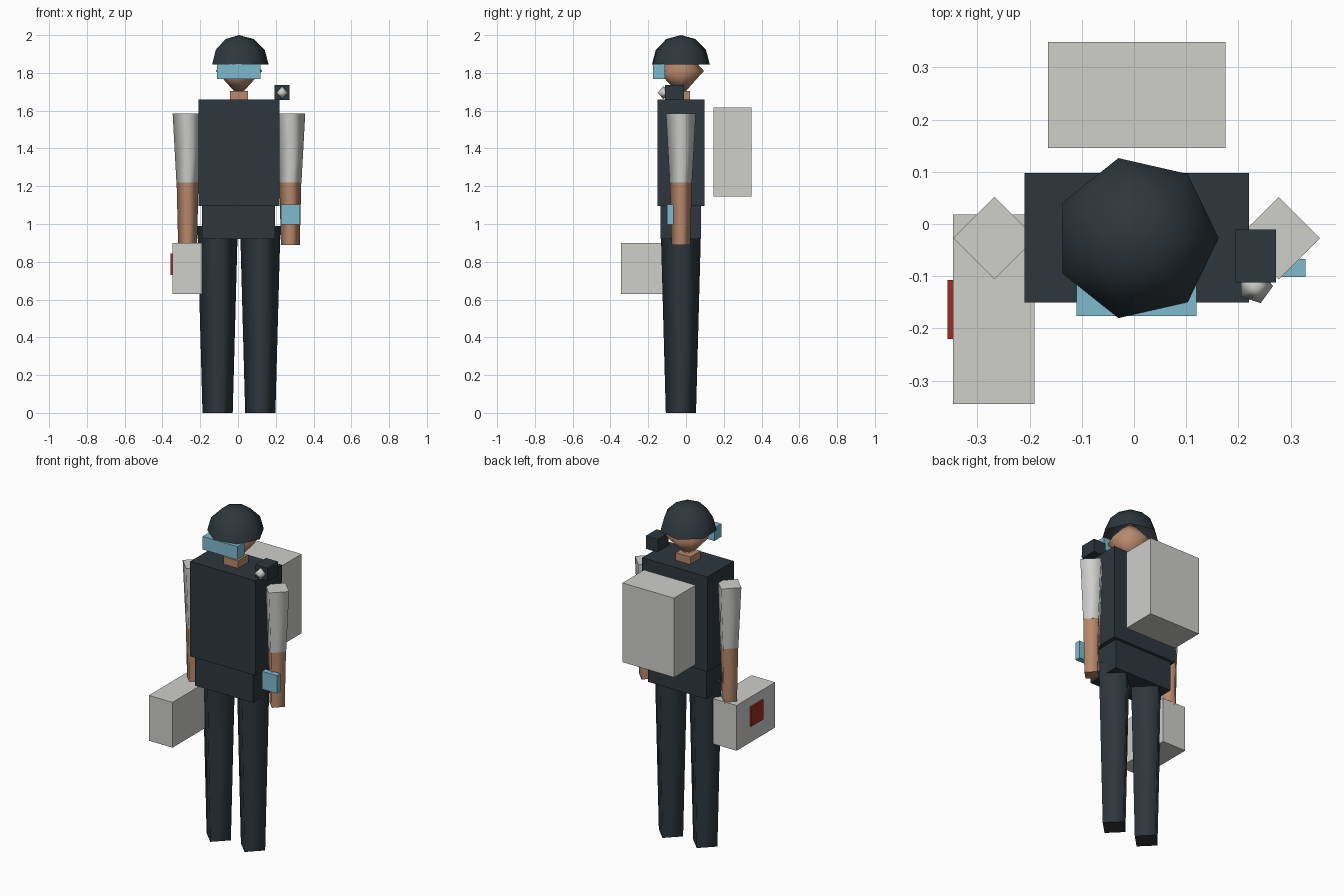
import bpy
import bmesh
import math
from mathutils import Matrix

old = bpy.data.objects.get("Cube")
if old:
    bpy.data.objects.remove(old, do_unlink=True)

MID, DEPTH = 0.005, -0.027  # body axis


def material(name, r, g, b):
    mat = bpy.data.materials.new(name)
    mat.use_nodes = True
    mat.diffuse_color = (r, g, b, 1)
    mat.node_tree.nodes["Principled BSDF"].inputs["Base Color"].default_value = (r, g, b, 1)
    return mat


dark = material("dark slate", 0.027, 0.038, 0.047)
grey = material("pale grey", 0.62, 0.62, 0.60)
skin = material("skin", 0.48, 0.25, 0.15)
blue = material("screen blue", 0.21, 0.50, 0.62)
red = material("red", 0.35, 0.025, 0.018)


def finish(bm, name, mat):
    mesh = bpy.data.meshes.new(name)
    bm.to_mesh(mesh)
    bm.free()
    mesh.materials.append(mat)
    obj = bpy.data.objects.new(name, mesh)
    bpy.context.collection.objects.link(obj)
    return obj


def box(name, mat, xs, ys, zs):
    """Flat box spanning the given ranges."""
    bm = bmesh.new()
    bmesh.ops.create_cube(bm, size=1)
    for v in bm.verts:
        for axis, (lo, hi) in enumerate((xs, ys, zs)):
            v.co[axis] = hi if v.co[axis] > 0 else lo
    return finish(bm, name, mat)


def limb(name, mat, x, z0, z1, r0, r1):
    """Tapered four-sided limb, corners on the axes, smooth sides and flat ends."""
    bm = bmesh.new()
    rings = [[bm.verts.new((x + r * math.cos(i * math.pi / 2),
                            DEPTH + r * math.sin(i * math.pi / 2), z))
              for i in range(4)] for z, r in ((z0, r0), (z1, r1))]
    low, high = rings
    for i in range(4):
        j = (i + 1) % 4
        bm.faces.new((low[i], low[j], high[j], high[i])).smooth = True
    bm.faces.new(low[::-1])
    bm.faces.new(high)
    return finish(bm, name, mat)


def ball(name, mat, centre, radius, height, sides, rings, dome=False):
    """Low-poly smooth ball; a dome keeps only the upper half, open below."""
    bm = bmesh.new()
    bmesh.ops.create_uvsphere(bm, u_segments=sides, v_segments=rings, radius=1)
    if dome:
        bmesh.ops.delete(bm, geom=[v for v in bm.verts if v.co.z < -0.01], context="VERTS")
    # Turn so that one corner points to +x
    rim = max(bm.verts, key=lambda v: v.co.xy.length)
    turn = Matrix.Rotation(-math.atan2(rim.co.y, rim.co.x), 4, "Z")
    bm.transform(Matrix.Translation(centre) @ Matrix.Diagonal((radius, radius, height, 1)) @ turn)
    for face in bm.faces:
        face.smooth = True
    return finish(bm, name, mat)


# Legs and arms, right then left
for side, sign in (("right", -1), ("left", 1)):
    leg_x, arm_x = MID + sign * 0.113, MID + sign * 0.272
    limb(side + "_leg", dark, leg_x, 0.0, 0.99, 0.08, 0.107)
    limb(side + "_sleeve", grey, arm_x, 1.22, 1.585, 0.059, 0.079)
    limb(side + "_forearm", skin, arm_x, 0.89, 1.22, 0.05, 0.058)

# Torso
box("waist", dark, (-0.19, 0.195), (-0.135, 0.08), (0.92, 1.1))
box("vest", dark, (-0.21, 0.22), (-0.15, 0.098), (1.095, 1.66))
box("neck", skin, (-0.043, 0.053), (-0.075, 0.021), (1.65, 1.705))

# Head, helmet and visor
ball("head", skin, (MID, DEPTH, 1.81), 0.122, 0.135, 8, 2)
ball("helmet", dark, (MID, DEPTH, 1.845), 0.157, 0.155, 7, 6, dome=True)
box("visor", blue, (-0.11, 0.12), (-0.176, -0.11), (1.768, 1.846))

# Shoulder camera
box("camera_body", dark, (0.193, 0.272), (-0.112, -0.011), (1.657, 1.735))
ball("camera_lens", grey, (0.232, -0.119, 1.695), 0.034, 0.034, 5, 2)

# Carried equipment
box("wrist_screen", blue, (0.228, 0.328), (-0.101, -0.067), (0.998, 1.104))
box("backpack", grey, (-0.165, 0.175), (0.145, 0.348), (1.145, 1.617))
box("case", grey, (-0.346, -0.19), (-0.345, 0.018), (0.63, 0.9))
box("case_badge", red, (-0.357, -0.345), (-0.22, -0.107), (0.73, 0.845))
